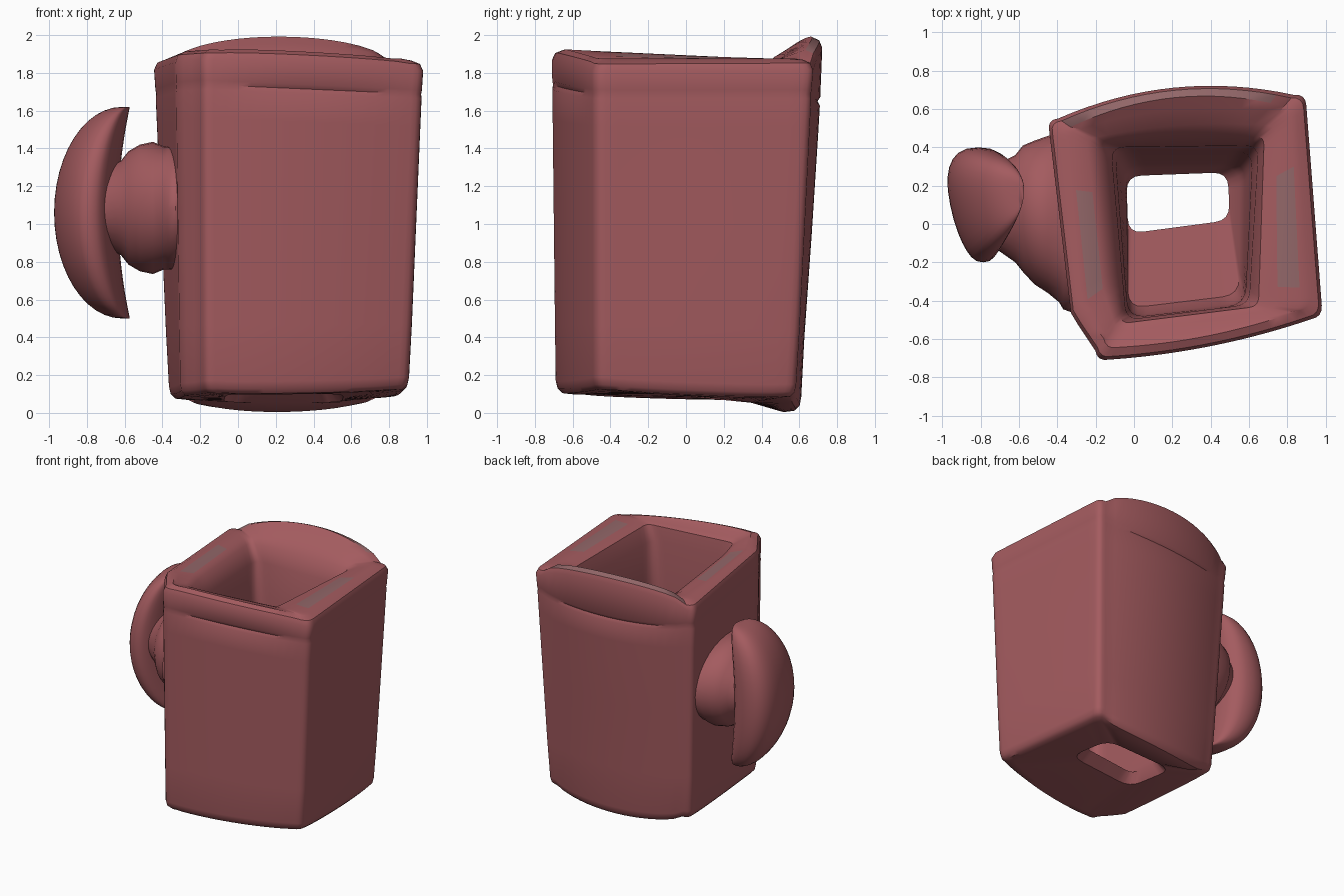
import bpy, bmesh, math
from mathutils import Vector

if "Cube" in bpy.data.objects:
    bpy.data.objects.remove(bpy.data.objects["Cube"])


def material(name, rgb):
    m = bpy.data.materials.new(name)
    m.diffuse_color = (*rgb, 1)
    m.use_nodes = True
    m.node_tree.nodes["Principled BSDF"].inputs["Base Color"].default_value = m.diffuse_color
    return m


RED = material("dusty red", (0.37, 0.105, 0.115))
MAUVE = material("grey mauve", (0.29, 0.135, 0.14))
ARC, SIDE = 5, 16            # points per rounded corner, steps per side
PER = ARC + SIDE - 1
PEAK = 0.82                  # the left side bulges most near its front end


def ring(corners, bulge=(0, 0, 0, 0), zbulge=(0, 0, 0, 0), r=0.06, inset=0.0, dz=0.0):
    """Rounded four-sided loop (front-left, front-right, back-right, back-left);
    sides are front, right, back, left."""
    cs = [Vector(c) for c in corners]
    mid = sum(cs, Vector()) / 4
    shifted = []
    for c in cs:
        d = Vector((c.x - mid.x, c.y - mid.y, 0)).normalized()
        shifted.append(c - d * inset * 1.41 + Vector((0, 0, dz)))
    cs, pts = shifted, []
    for i in range(4):
        c, prev, nxt = cs[i], cs[i - 1], cs[(i + 1) % 4]
        a = c + (prev - c).normalized() * r
        b = c + (nxt - c).normalized() * r
        for k in range(ARC):
            t = k / (ARC - 1)
            pts.append(a * (1 - t) ** 2 + c * 2 * t * (1 - t) + b * t * t)
        end = nxt + (c - nxt).normalized() * r
        d = (nxt - c).normalized()
        out = Vector((d.y, -d.x, 0))
        for k in range(1, SIDE):
            t = k / SIDE
            w = 1 - (2 * t - 1) ** 2
            wx = min(t / PEAK, (1 - t) / (1 - PEAK)) if i == 3 else w
            pts.append(b.lerp(end, t) + out * bulge[i] * wx
                       + Vector((0, 0, zbulge[i] * w ** 0.6)))
    return pts


def loft(name, rings, closed=False, paint=None, angle=40):
    bm = bmesh.new()
    loops = [[bm.verts.new(p) for p in r] for r in rings]
    n = len(loops[0])
    for j in range(len(loops) if closed else len(loops) - 1):
        a, b = loops[j], loops[(j + 1) % len(loops)]
        for i in range(n):
            k = (i + 1) % n
            f = bm.faces.new((a[i], a[k], b[k], b[i]))
            f.material_index = paint(j, i) if paint else 0
    if not closed:
        bm.faces.new(loops[0])
        bm.faces.new(loops[-1])
    bmesh.ops.recalc_face_normals(bm, faces=bm.faces)
    me = bpy.data.meshes.new(name)
    bm.to_mesh(me)
    bm.free()
    ob = bpy.data.objects.new(name, me)
    bpy.context.collection.objects.link(ob)
    me.materials.append(RED)
    if paint:
        me.materials.append(MAUVE)
    bpy.ops.object.select_all(action='DESELECT')
    ob.select_set(True)
    bpy.context.view_layer.objects.active = ob
    bpy.ops.object.shade_smooth_by_angle(angle=math.radians(angle))
    return ob


# Square hollow body: outer shell, rim, inner wall and holed floor in one loft
bottom = [(-0.18, -0.70, 0.10), (0.91, -0.48, 0.12), (0.83, 0.59, 0.08), (-0.375, 0.47, 0.07)]
top = [(-0.19, -0.72, 1.925), (0.985, -0.485, 1.865), (0.895, 0.68, 1.87), (-0.455, 0.545, 1.87)]


def shell(t):
    return [Vector(b).lerp(Vector(c), t) for b, c in zip(bottom, top)]


BB, TB = (0.035, 0.01, 0.07, 0.085), (0.035, 0.0, 0.10, 0.085)
BZ, TZ = (-0.01, -0.01, -0.07, -0.01), (0.015, 0, 0.122, 0)
MZ = (0, 0, -0.04, 0)
groove = [(0.0, 0.885, 0.0), (-0.012, 0.898, 0.003), (0.0, 0.911, 0.0)]

rings = [
    ring([(-0.06, -0.12, 0.10), (0.56, -0.05, 0.10), (0.55, 0.36, 0.055), (-0.08, 0.33, 0.055)],
         r=0.12),
    ring(bottom, BB, BZ, inset=0.08, dz=0.0),
    ring(bottom, BB, BZ, inset=0.03, dz=0.006),
    ring(bottom, BB, BZ, inset=0.008, dz=0.03),
    ring(bottom, BB, BZ, inset=0.0, dz=0.07),
    ring(shell(0.2), BB, (0, 0, -0.03, 0)),
    ring(shell(0.5), (0.035, 0.005, 0.085, 0.085), (0, 0, -0.03, 0)),
    ring(shell(0.8), (0.035, 0, 0.095, 0.085), MZ),
]
for g, t, s in groove:
    rings.append(ring(shell(t), (0.035 + g, 0, 0.097 + g, 0.085), MZ, inset=s))
crest = len(rings) + 1
rings += [
    ring(top, TB, TZ, dz=-0.055),
    ring(top, TB, TZ, inset=0.015, dz=-0.018),
    ring(top, TB, TZ, inset=0.055, dz=0.0),
    ring([(-0.14, -0.63, 1.91), (0.87, -0.45, 1.875), (0.82, 0.59, 1.875), (-0.34, 0.49, 1.875)],
         (0.02, 0, 0.06, 0.06), (0, 0, 0.08, 0)),
    ring([(-0.10, -0.56, 1.89), (0.75, -0.44, 1.875), (0.74, 0.52, 1.87), (-0.25, 0.45, 1.87)],
         (0.01, 0, 0.03, 0.03), (0, 0, 0.03, 0)),
    ring([(-0.07, -0.52, 1.865), (0.65, -0.43, 1.865), (0.68, 0.46, 1.84), (-0.19, 0.42, 1.84)],
         (0, 0, 0.02, 0.02), r=0.05),
    ring([(-0.04, -0.50, 1.75), (0.60, -0.42, 1.75), (0.65, 0.41, 1.72), (-0.12, 0.40, 1.72)], r=0.07),
    ring([(-0.03, -0.49, 1.3), (0.58, -0.42, 1.3), (0.62, 0.38, 1.3), (-0.10, 0.39, 1.3)], r=0.09),
    ring([(-0.03, -0.48, 0.32), (0.57, -0.41, 0.32), (0.58, 0.32, 0.3), (-0.06, 0.31, 0.3)], r=0.09),
    ring([(-0.03, -0.44, 0.22), (0.55, -0.37, 0.22), (0.55, 0.30, 0.22), (-0.05, 0.29, 0.22)], r=0.09),
    ring([(-0.03, -0.05, 0.17), (0.50, 0.02, 0.17), (0.49, 0.27, 0.15), (-0.04, 0.25, 0.15)], r=0.08),
]


def rim_paint(j, i):
    """Worn mauve patches: back crest and the middle of both side rims."""
    side, k = divmod(i, PER)
    if side == 2:
        return int(j == crest and k >= ARC)
    if side == 1:
        return int(j == crest + 2 and ARC <= k <= PER - 5)
    return int(j == crest + 2 and side == 3 and ARC + 3 <= k <= PER - 4)


loft("body", rings, closed=True, paint=rim_paint)


def oval(cx, cy, cz, ry, rz, n=32):
    return [(cx, cy + ry * math.cos(a), cz + rz * math.sin(a))
            for a in (2 * math.pi * i / n for i in range(n))]


# Handle neck: flared base, crease, bulge, narrow end inside the cap
neck = [(-0.22, 0.0, 0.42, 0.30), (-0.33, 0.0, 0.46, 0.33), (-0.37, 0.015, 0.46, 0.325),
        (-0.39, 0.03, 0.44, 0.325), (-0.45, 0.05, 0.41, 0.35), (-0.52, 0.06, 0.375, 0.335),
        (-0.58, 0.08, 0.33, 0.30), (-0.62, 0.08, 0.28, 0.25), (-0.72, 0.09, 0.22, 0.20)]
loft("handle_neck", [oval(x, y, 1.085, ry, rz) for x, y, ry, rz in neck])


# Handle cap: upright crescent made from level slices
def slice_of_cap(t, n=28):
    w = math.sqrt(max(0.0, 1 - t * t))
    outer = -0.61 - 0.35 * w
    inner = -0.575 - 0.065 * (1 - t * t)
    half = 0.06 + 0.24 * w ** 0.9
    cy = 0.10 + 0.05 * t * t
    pts = []
    for i in range(n):
        a = 2 * math.pi * i / n
        c, s = math.cos(a), math.sin(a)
        c = math.copysign(abs(c) ** 0.8, c)
        s = math.copysign(abs(s) ** 0.9, s)
        y = half * s
        x = (outer + inner) / 2 + (inner - outer) / 2 * c
        x += -0.2 * y * (1 - c) / 2 + 0.12 * y * (1 + c) / 2
        pts.append((x, cy + y, 1.06 + 0.56 * t))
    return pts


N = 24
loft("handle_cap", [slice_of_cap(math.sin(math.pi * (k / N - 0.5))) for k in range(N + 1)], angle=50)
